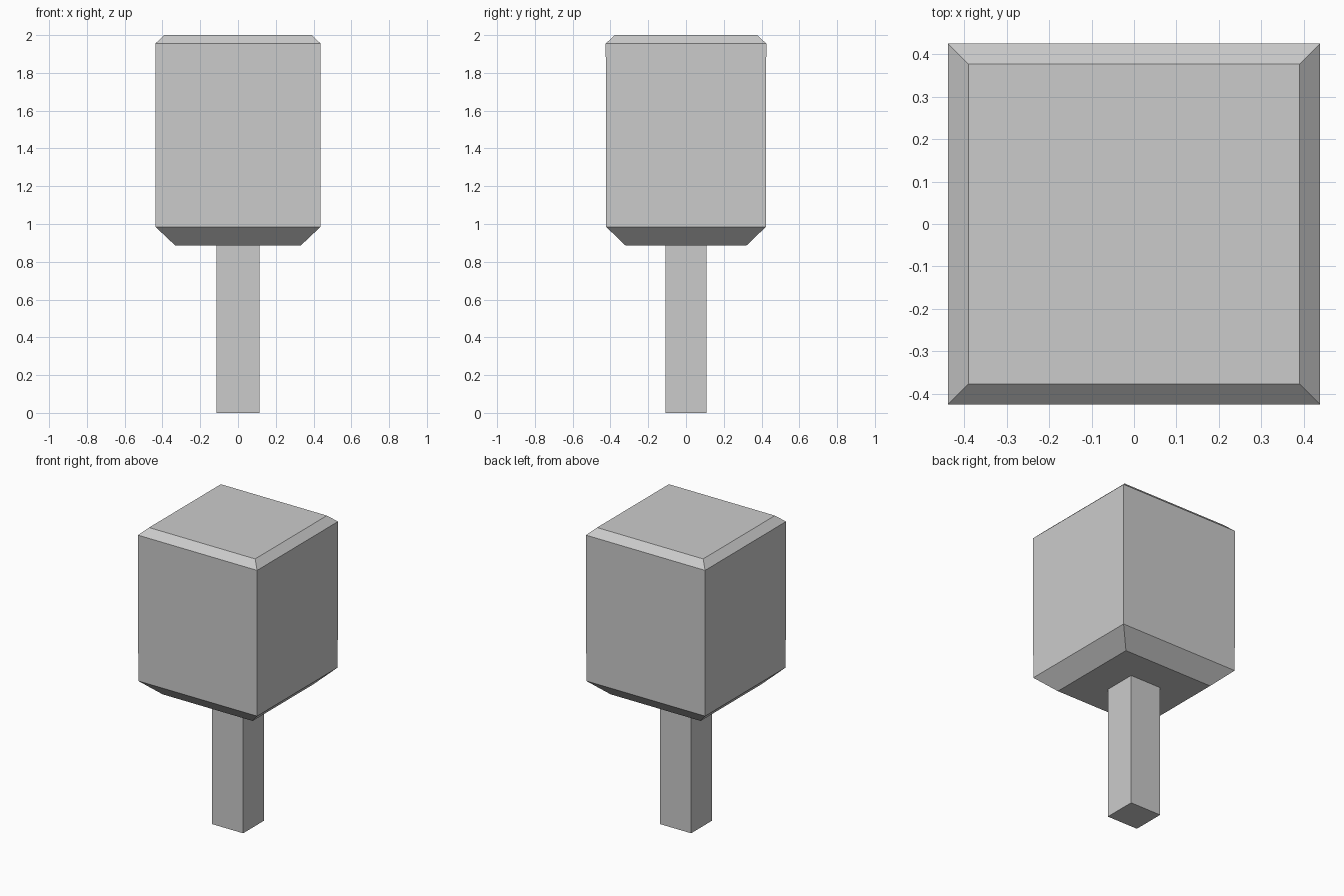
import bpy, bmesh

if "Cube" in bpy.data.objects:
    bpy.data.objects.remove(bpy.data.objects["Cube"])


def loft(name, rings):
    """Closed solid from stacked rectangles: (z, half x, half y)."""
    bm = bmesh.new()
    loops = []
    for z, hx, hy in rings:
        loops.append([bm.verts.new((sx * hx, sy * hy, z))
                      for sx, sy in ((-1, -1), (1, -1), (1, 1), (-1, 1))])
    for low, high in zip(loops, loops[1:]):
        for i in range(4):
            j = (i + 1) % 4
            bm.faces.new((low[i], low[j], high[j], high[i]))
    bm.faces.new(loops[0][::-1])
    bm.faces.new(loops[-1])
    bmesh.ops.recalc_face_normals(bm, faces=bm.faces[:])
    mesh = bpy.data.meshes.new(name)
    bm.to_mesh(mesh)
    bm.free()
    obj = bpy.data.objects.new(name, mesh)
    bpy.context.collection.objects.link(obj)
    return obj


# Square post, seated just inside the block
loft("post", [(0, 0.114, 0.109), (0.89, 0.114, 0.109)])

# Block with wide bottom chamfer and narrow top chamfer
loft("block", [(0.885, 0.331, 0.319),
               (0.985, 0.437, 0.423),
               (1.955, 0.438, 0.425),
               (2.0, 0.39, 0.377)])
